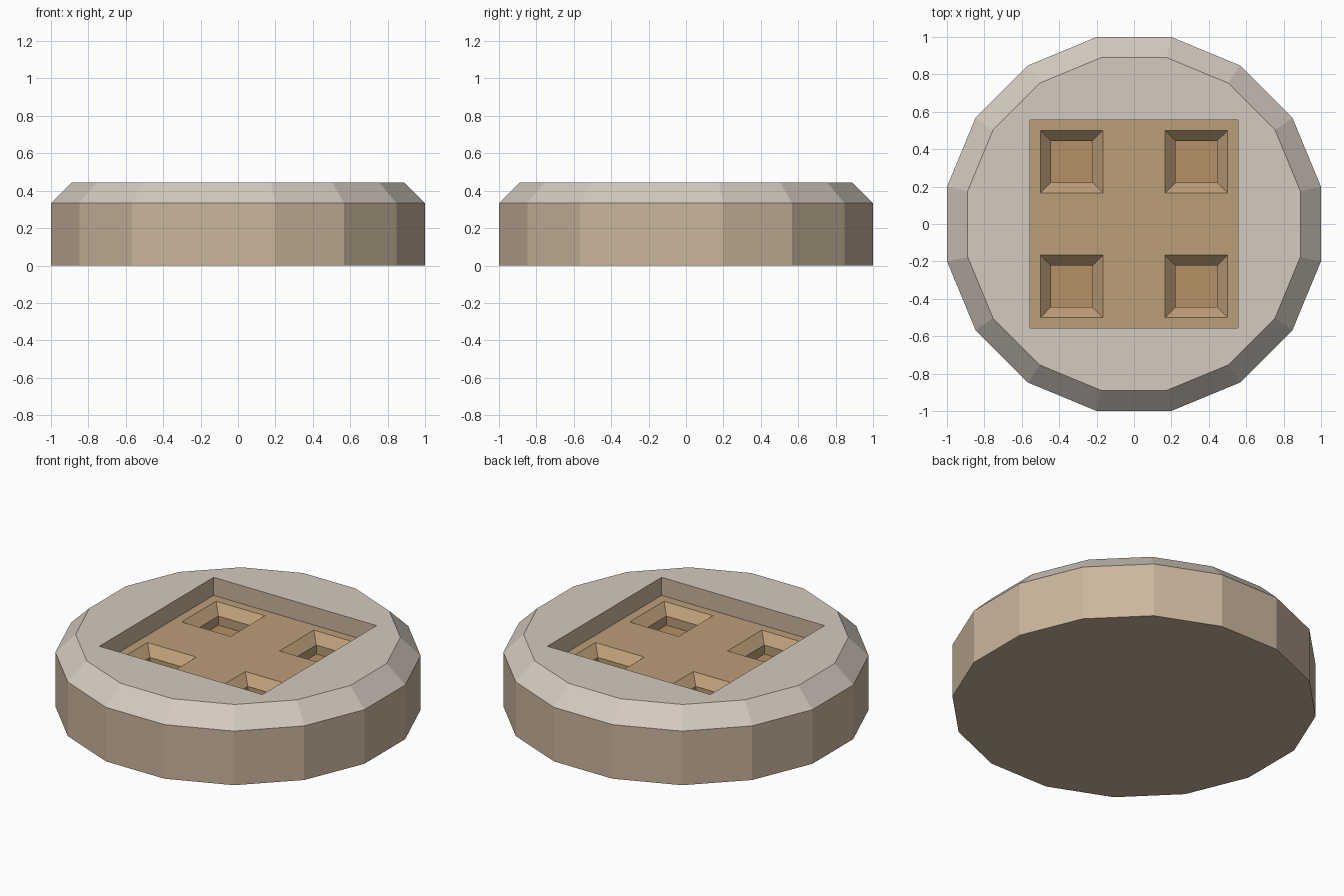
import bpy, bmesh
from math import pi, cos, sin

if "Cube" in bpy.data.objects:
    bpy.data.objects.remove(bpy.data.objects["Cube"])

U = 1 / 9  # the whole design sits on a grid of ninths


def material(name, rgb):
    m = bpy.data.materials.new(name)
    m.diffuse_color = (*rgb, 1)
    m.use_nodes = True
    m.node_tree.nodes["Principled BSDF"].inputs["Base Color"].default_value = m.diffuse_color
    return m


body_mat = material("body_tan", (0.60, 0.47, 0.34))
rim_mat = material("rim_pale", (0.66, 0.59, 0.52))
floor_mat = material("recess_tan", (0.50, 0.34, 0.19))
pocket_mat = material("pocket_tan", (0.46, 0.28, 0.13))


def loft(name, sides, rings, mats, at=(0, 0)):
    """Stack regular polygons given as (half width across flats, height) in
    grid units; mats lists bottom, each band, then top."""
    bm = bmesh.new()
    loops = []
    for half, z in rings:
        r = half * U / cos(pi / sides)
        angles = [2 * pi * (i + 0.5) / sides for i in range(sides)]
        loops.append([bm.verts.new((at[0] * U + r * cos(a), at[1] * U + r * sin(a), z * U))
                      for a in angles])
    slots = list(dict.fromkeys(mats))
    bm.faces.new(loops[0][::-1]).material_index = slots.index(mats[0])
    for k, (low, high) in enumerate(zip(loops, loops[1:])):
        for i in range(sides):
            j = (i + 1) % sides
            f = bm.faces.new((low[i], low[j], high[j], high[i]))
            f.material_index = slots.index(mats[k + 1])
    bm.faces.new(loops[-1]).material_index = slots.index(mats[-1])
    mesh = bpy.data.meshes.new(name)
    bm.to_mesh(mesh)
    bm.free()
    for m in slots:
        mesh.materials.append(m)
    ob = bpy.data.objects.new(name, mesh)
    bpy.context.collection.objects.link(ob)
    return ob


def carve(target, cutter):
    mod = target.modifiers.new("carve", 'BOOLEAN')
    mod.operation = 'DIFFERENCE'
    mod.solver = 'EXACT'
    mod.material_mode = 'TRANSFER'
    mod.object = cutter
    cutter.hide_render = True
    bpy.context.view_layer.objects.active = target
    bpy.ops.object.modifier_apply(modifier=mod.name)
    bpy.data.objects.remove(cutter)


# Sixteen-sided disc with a chamfered pale rim
disc = loft("round_base", 16, [(9, 0), (9, 3), (8, 4)],
            [body_mat, body_mat, rim_mat, rim_mat])

# Square recess in the top
carve(disc, loft("recess_cutter", 4, [(5, 3), (5, 5)],
                 [floor_mat, body_mat, body_mat]))

# Four square pockets: straight walls below, sloped lip above
for x in (-3, 3):
    for y in (-3, 3):
        carve(disc, loft("pocket_cutter", 4, [(1, 2), (1, 2.5), (1.75, 3.25)],
                         [pocket_mat, floor_mat, floor_mat, floor_mat], (x, y)))
